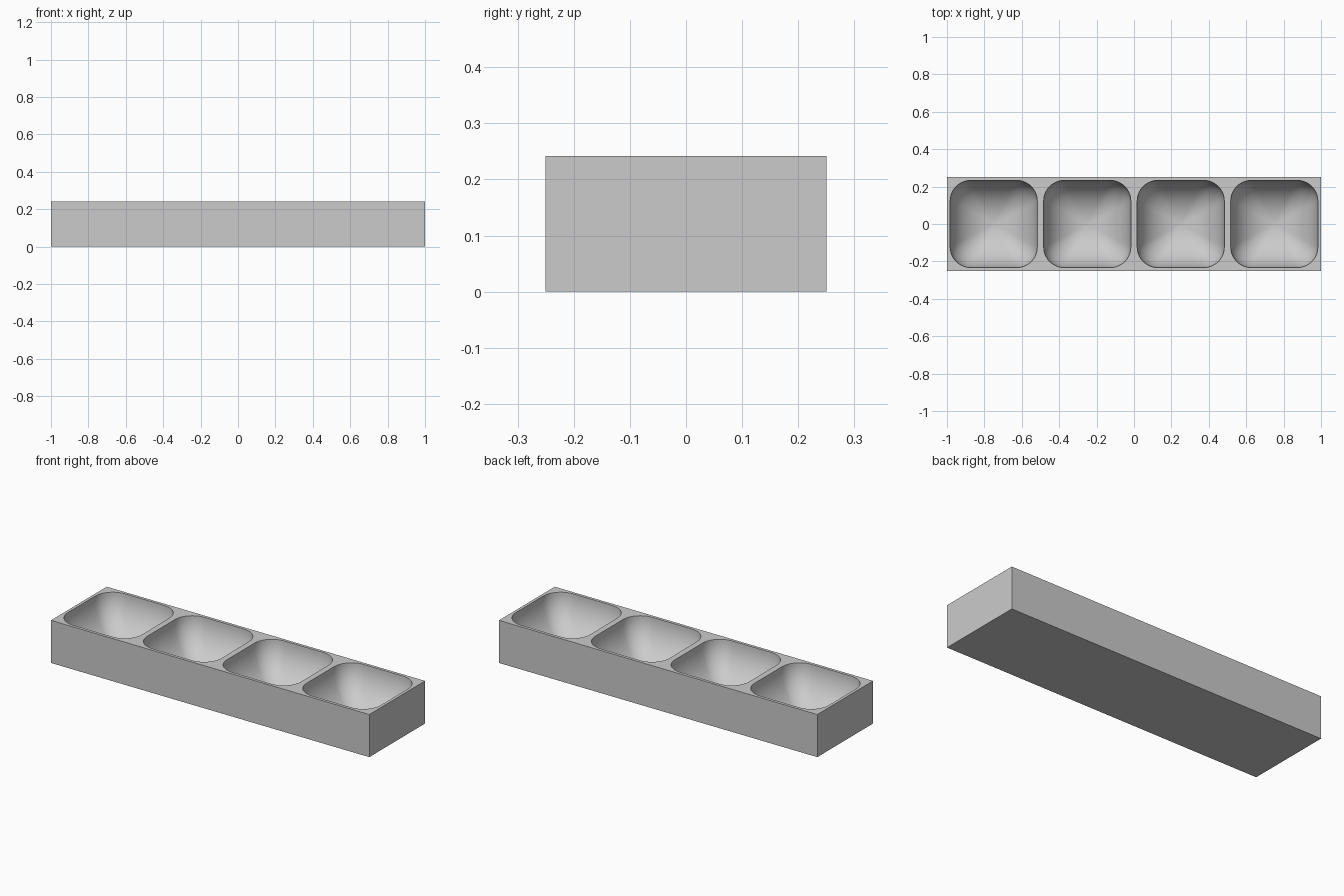
import bpy, bmesh, math

cube = bpy.data.objects.get("Cube")
if cube:
    bpy.data.objects.remove(cube, do_unlink=True)

LENGTH, WIDTH, HEIGHT = 2.0, 0.5, 0.242
CELLS = 4
RIM = 0.233        # half width of each bowl opening
CORNER = 0.11      # corner radius of the opening
DEPTH = 0.225
ARC, STRAIGHT, LEVELS = 10, 6, 20


def rounded_square():
    """Outline of a bowl opening, counter-clockwise around the origin."""
    flat = RIM - CORNER
    pts = []
    for q in range(4):
        c, s = round(math.cos(q * math.pi / 2)), round(math.sin(q * math.pi / 2))
        side = [(RIM, -flat + 2 * flat * i / STRAIGHT) for i in range(STRAIGHT)]
        for i in range(ARC):
            a = math.pi / 2 * i / ARC
            side.append((flat + CORNER * math.cos(a), flat + CORNER * math.sin(a)))
        pts += [(x * c - y * s, x * s + y * c) for x, y in side]
    return pts


def edge_loop(bm, verts):
    return [bm.edges.new((a, b)) for a, b in zip(verts, verts[1:] + verts[:1])]


def add_bowl(bm, cx):
    """Sink one rounded bowl into the tray; return the edges of its rim."""
    rings = []
    for k in range(LEVELS):
        a = math.pi / 2 * k / LEVELS
        scale, z = math.cos(a), HEIGHT - DEPTH * math.sin(a)
        rings.append([bm.verts.new((cx + x * scale, y * scale, z))
                      for x, y in rounded_square()])
    rim = edge_loop(bm, rings[0])
    n = len(rings[0])
    for upper, lower in zip(rings, rings[1:]):
        for i in range(n):
            j = (i + 1) % n
            bm.faces.new((upper[j], upper[i], lower[i], lower[j]))
    bottom = bm.verts.new((cx, 0, HEIGHT - DEPTH))
    for i in range(n):
        bm.faces.new((rings[-1][(i + 1) % n], rings[-1][i], bottom))
    return rim


# Outer block, open at the top
bm = bmesh.new()
corners = [(sx * LENGTH / 2, sy * WIDTH / 2)
           for sx, sy in ((-1, -1), (1, -1), (1, 1), (-1, 1))]
base = [bm.verts.new((x, y, 0)) for x, y in corners]
top = [bm.verts.new((x, y, HEIGHT)) for x, y in corners]
bm.faces.new(base[::-1])
for i in range(4):
    j = (i + 1) % 4
    bm.faces.new((base[i], base[j], top[j], top[i]))

# Bowls, then the flat top surface around them
border = [bm.edges.get((top[i], top[(i + 1) % 4])) for i in range(4)]
for i in range(CELLS):
    border += add_bowl(bm, (i + 0.5) * LENGTH / CELLS - LENGTH / 2)
bmesh.ops.triangle_fill(bm, edges=border, use_beauty=True, normal=(0, 0, 1))
bmesh.ops.recalc_face_normals(bm, faces=bm.faces)

mesh = bpy.data.meshes.new("tray")
bm.to_mesh(mesh)
bm.free()
tray = bpy.data.objects.new("four_bowl_tray", mesh)
bpy.context.collection.objects.link(tray)

# Colour
grey = bpy.data.materials.new("light grey")
grey.use_nodes = True
colour = (0.6, 0.6, 0.6, 1)
grey.diffuse_color = colour
grey.node_tree.nodes["Principled BSDF"].inputs["Base Color"].default_value = colour
mesh.materials.append(grey)

# Smooth bowls with crisp rims and block edges
bpy.ops.object.select_all(action='DESELECT')
tray.select_set(True)
bpy.context.view_layer.objects.active = tray
bpy.ops.object.shade_smooth_by_angle(angle=math.radians(35))
